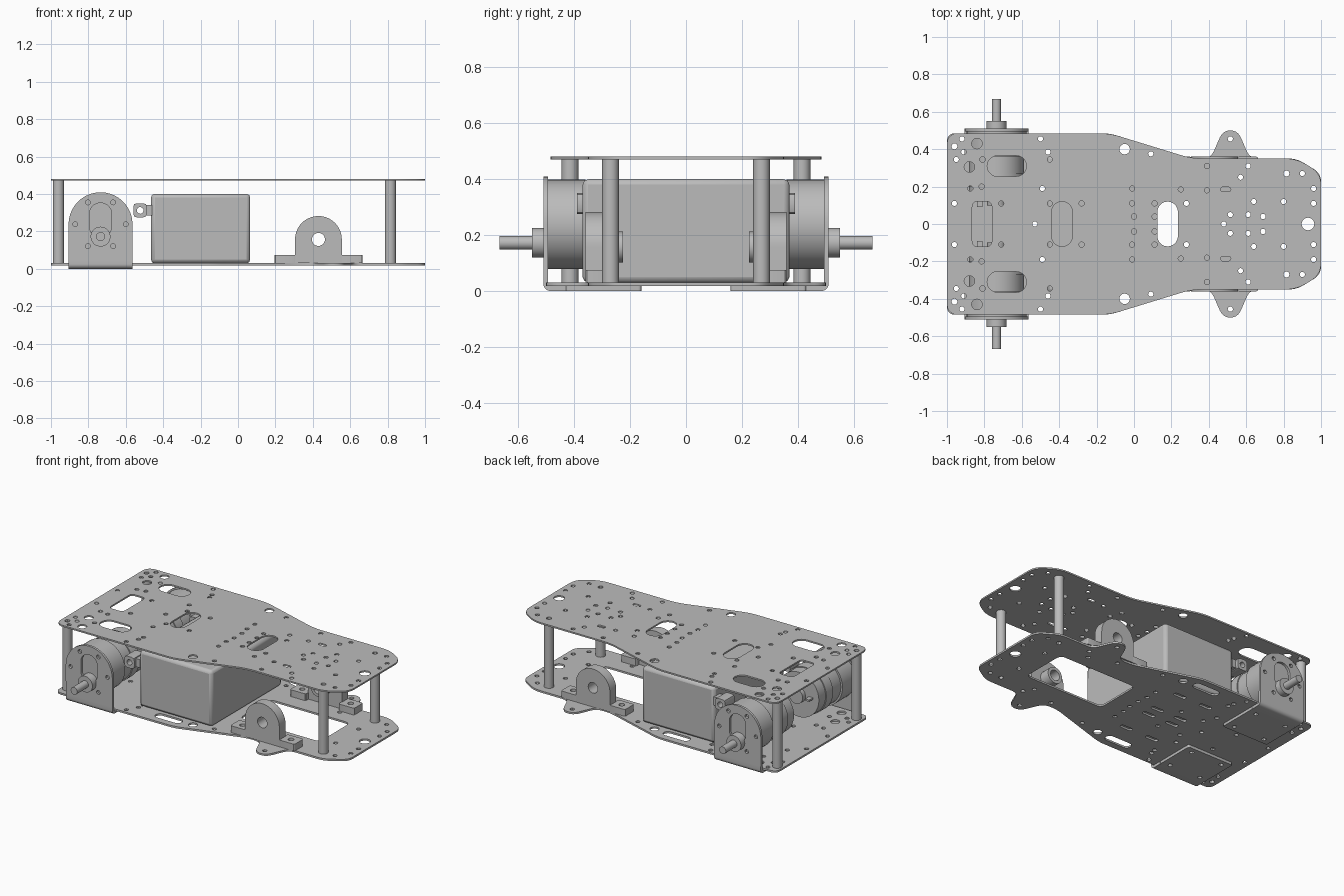
import bpy, bmesh, math
from mathutils import Vector

if "Cube" in bpy.data.objects:
    bpy.data.objects.remove(bpy.data.objects["Cube"])

grey = bpy.data.materials.new("light_grey_metal")
COLOUR = (0.5, 0.5, 0.5, 1)
grey.diffuse_color = COLOUR
grey.use_nodes = True
grey.node_tree.nodes["Principled BSDF"].inputs["Base Color"].default_value = COLOUR
parts = []


def finish(name, bm):
    bmesh.ops.remove_doubles(bm, verts=bm.verts, dist=1e-5)
    bmesh.ops.recalc_face_normals(bm, faces=bm.faces)
    mesh = bpy.data.meshes.new(name)
    bm.to_mesh(mesh)
    bm.free()
    mesh.materials.append(grey)
    ob = bpy.data.objects.new(name, mesh)
    bpy.context.collection.objects.link(ob)
    parts.append(ob)
    return ob


def arc(cx, cy, r, start=0, end=360, n=20):
    full = end - start == 360
    steps = n if full else n + 1
    angles = [math.radians(start + (end - start) * i / n) for i in range(steps)]
    return [(cx + r * math.cos(a), cy + r * math.sin(a)) for a in angles]


def slot(cx, cy, length, width, upright=False):
    r, h = width / 2, (length - width) / 2
    if upright:
        return arc(cx, cy + h, r, 0, 180, 10) + arc(cx, cy - h, r, 180, 360, 10)
    return arc(cx + h, cy, r, -90, 90, 10) + arc(cx - h, cy, r, 90, 270, 10)


def rounded(points, d, n=5):
    """Round every corner of a polygon, starting a distance d before it."""
    out = []
    for i, p in enumerate(points):
        p = Vector(p)
        a, b = Vector(points[i - 1]), Vector(points[(i + 1) % len(points)])
        a = p + (a - p).normalized() * min(d, (a - p).length * 0.48)
        b = p + (b - p).normalized() * min(d, (b - p).length * 0.48)
        for k in range(n + 1):
            t = k / n
            out.append(tuple(a * (1 - t) ** 2 + p * 2 * t * (1 - t) + b * t * t))
    return out


def rect(x0, x1, y0, y1):
    return [(x0, y0), (x1, y0), (x1, y1), (x0, y1)]


def extrude(name, loops, lo, hi, axis="z"):
    """Extrude an outline with holes along an axis."""
    lo, hi = min(lo, hi), max(lo, hi)
    curve = bpy.data.curves.new(name, "CURVE")
    curve.dimensions = "2D"
    curve.fill_mode = "BOTH"
    curve.extrude = (hi - lo) / 2
    for loop in loops:
        spline = curve.splines.new("POLY")
        spline.points.add(len(loop) - 1)
        for point, (u, v) in zip(spline.points, loop):
            point.co = (u, v, 0, 1)
        spline.use_cyclic_u = True
    temp = bpy.data.objects.new(name, curve)
    bpy.context.collection.objects.link(temp)
    graph = bpy.context.evaluated_depsgraph_get()
    mesh = bpy.data.meshes.new_from_object(temp.evaluated_get(graph))
    bm = bmesh.new()
    bm.from_mesh(mesh)
    for vert in bm.verts:
        u, v, w = vert.co
        w += (lo + hi) / 2
        vert.co = {"z": (u, v, w), "y": (u, w, v), "x": (w, u, v)}[axis]
    bpy.data.objects.remove(temp)
    bpy.data.curves.remove(curve)
    bpy.data.meshes.remove(mesh)
    return finish(name, bm)


def box(name, x, y, z, bevel=0):
    ob = extrude(name, [rect(*x, *y)], *z)
    if bevel:
        mod = ob.modifiers.new("bevel", "BEVEL")
        mod.width, mod.segments = bevel, 2
    return ob


def both(points):
    return [(x, s * y) for x, y in points for s in (1, -1)]


def mirrored(half):
    return half + [(x, -y) for x, y in reversed(half)]


# Hole pattern shared by both plates
small = both([(-.92, .455), (-.95, .345), (-.91, .385), (-.81, .345), (-.815, .2), (-.875, .19),
              (-.96, .11), (-.71, .11), (-.5, .455), (-.46, .385), (-.45, .345), (-.49, .19),
              (-.45, .11), (-.28, .11), (-.01, .19), (-.01, .11), (.11, .11), (.11, .04), (0, .04),
              (.09, .375), (.25, .185), (.39, .18), (.39, .31), (.57, .25), (.61, .31), (.64, .12),
              (.69, .04), (.8, .12), (.9, .27), (.96, .19), (.96, .11), (.28, .11),
              (.515, .05), (.61, .05)]) + [(-.53, 0), (.48, 0)]
post_spots = both([(-.96, .415), (.815, .27)])
holes = [arc(x, y, .014, n=12) for x, y in small]
holes += [arc(x, y, .016, n=12) for x, y in post_spots]
holes += [arc(x, y, .028) for x, y in both([(-.05, .4), (-.84, .43), (-.88, .305)])] + [arc(.93, 0, .034)]

# Top plate
rear = [(-1, .485), (-.13, .485), (.31, .35)]
nose = [(.87, .35), (1, .27)]
top_slots = [slot(x, 0, .24, .11, True) for x in (-.385, .18)]
top_slots += [slot(-.68, s * .31, .21, .11) for s in (1, -1)]
top_slots += [rounded(rect(-.865, -.76, -.12, .12), .03)]
top_slots += [slot(.49, s * .185, .055, .024) for s in (1, -1)]
extrude("top_plate", [rounded(mirrored(rear + nose), .06)] + holes + top_slots, .471, .481)

# Bottom plate with side ears and a large window
ears = [(.41, .35), (.475, .5), (.555, .5), (.62, .35)]
window = (.125, .71, -.16, .16)


def clear_of_window(loop):
    return not any(.09 < x < .74 and abs(y) < .18 for x, y in loop)


bottom = [loop for loop in holes if clear_of_window(loop)]
bottom += [rounded(rect(*window), .04)]
bottom += [arc(.515, s * .455, .014, n=12) for s in (1, -1)]
bottom += [slot(-.22, s * .41, .19, .06) for s in (1, -1)]
bottom += [slot(x, y, .09, .028) for x, y in both([(-.35, .25), (-.15, .25), (-.33, .04), (-.15, .04)])]
extrude("bottom_plate", [rounded(mirrored(rear + ears + nose), .045)] + bottom, .018, .03)

# Hollow posts between the plates
for x, y in post_spots:
    extrude("post", [arc(x, y, .03), arc(x, y, .016, n=12)], .03, .471)

# Battery box
box("battery_box", (-.465, .065), (-.37, .37), (.03, .4), .02)

MX, MZ, SZ = -.735, .238, .172
for s, side in ((1, "left"), (-1, "right")):
    # Motor bracket: arched wall and folded foot
    arch = [(-.905, .05), (-.563, .05)] + arc(MX, MZ, .171, 0, 180)
    screws = [arc(MX + .135 * math.cos(math.radians(a)), MZ + .135 * math.sin(math.radians(a)), .013, n=12)
              for a in range(0, 360, 60)]
    extrude(side + "_bracket_wall", [arch, slot(MX, .26, .185, .12, True)] + screws,
            s * .494, s * .51, "y")
    bend = [(s * .43, 0)] + arc(.485, .025, .025, -90, 0, 6)
    bend = bend[:1] + [(s * y, z) for y, z in bend[1:]]
    bend += [(s * .51, .05), (s * .494, .05), (s * .494, .018), (s * .43, .018)]
    extrude(side + "_bracket_bend", [bend], -.905, -.563, "x")
    foot = rounded(rect(-.905, -.563, *sorted((s * .16, s * .43))), .012)
    foot_holes = [arc(x, s * y, .014, n=12) for x in (-.85, -.62) for y in (.2, .4)]
    extrude(side + "_bracket_foot", [foot] + foot_holes, 0, .018)

    # Gear motor with offset shaft
    for part, z, r, y0, y1 in (("gearbox", MZ, .16, .36, .494), ("motor_body", MZ, .148, .13, .36),
                               ("motor_band", MZ, .154, .2, .27), ("motor_cap", MZ, .05, .1, .13),
                               ("shaft_boss", SZ, .053, .49, .55), ("shaft", SZ, .024, .54, .667)):
        extrude(side + "_" + part, [arc(MX, z, r, n=40)], s * y0, s * y1, "y")
    for x in (MX - .09, MX + .09):
        box(side + "_motor_terminal", (x - .015, x + .015), (s * .09, s * .13), (MZ - .006, MZ + .006))

    # Cable plug beside the box
    extrude(side + "_plug", [rounded(rect(-.56, -.487, .275, .35), .02, 2), arc(-.523, .312, .018)],
            s * .29, s * .39, "y")
    box(side + "_plug_neck", (-.49, -.46), (s * .31, s * .37), (.285, .34))

    # Pillow block with bearing
    outer, bore = [(.305, .03), (.555, .03)] + arc(.43, .157, .125, 0, 180, 28), arc(.43, .157, .035)
    extrude(side + "_block_arch", [outer, bore], s * .295, s * .36, "y")
    extrude(side + "_block_hub", [arc(.43, .157, .055), bore], s * .225, s * .296, "y")
    for x0, x1 in ((.195, .31), (.55, .665)):
        lug = rounded(rect(x0, x1, *sorted((s * .265, s * .36))), .012, 3)
        extrude(side + "_block_lug", [lug, arc((x0 + x1) / 2, s * .312, .018)], .03, .075)

# Smooth round sides, keep edges sharp
for ob in bpy.context.selected_objects:
    ob.select_set(False)
for ob in parts:
    ob.select_set(True)
bpy.context.view_layer.objects.active = parts[0]
bpy.ops.object.shade_smooth_by_angle(angle=math.radians(30))
